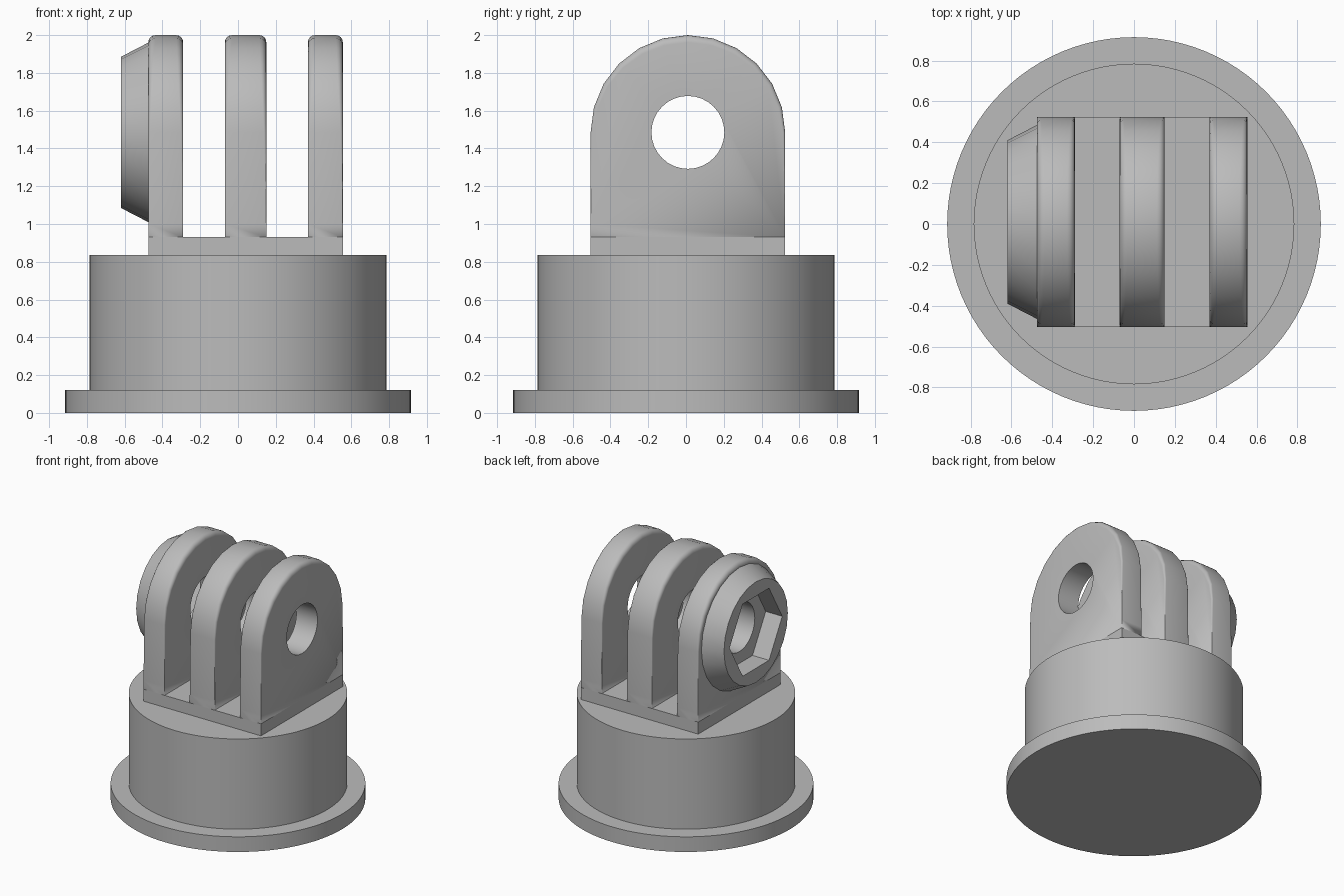
import bpy, bmesh, math
from mathutils import Matrix

if "Cube" in bpy.data.objects:
    bpy.data.objects.remove(bpy.data.objects["Cube"])

grey = bpy.data.materials.new("plain grey")
grey.diffuse_color = (0.5, 0.5, 0.5, 1)
grey.use_nodes = True
grey.node_tree.nodes["Principled BSDF"].inputs["Base Color"].default_value = grey.diffuse_color
CY, CZ, R = 0.01, 1.485, 0.515     # pivot centre and arch radius


def make(name, bm, smooth=True):
    bmesh.ops.recalc_face_normals(bm, faces=bm.faces)
    me = bpy.data.meshes.new(name)
    bm.to_mesh(me)
    bm.free()
    ob = bpy.data.objects.new(name, me)
    bpy.context.collection.objects.link(ob)
    me.materials.append(grey)
    if smooth:
        shade(ob)
    return ob


def shade(ob):
    bpy.ops.object.select_all(action='DESELECT')
    ob.select_set(True)
    bpy.context.view_layer.objects.active = ob
    bpy.ops.object.shade_smooth_by_angle(angle=math.radians(32))


def lathe(bm, rings, n):
    """Closed solid around z from (radius, height) rings."""
    loops = [[bm.verts.new((r * math.cos(2 * math.pi * i / n), r * math.sin(2 * math.pi * i / n), z))
              for i in range(n)] for r, z in rings]
    for a, b in zip(loops, loops[1:]):
        for i in range(n):
            bm.faces.new((a[i], a[(i + 1) % n], b[(i + 1) % n], b[i]))
    bm.faces.new(loops[0])
    bm.faces.new(loops[-1])


def pivot_solid(name, r0, x0, r1, x1, n, smooth=True):
    """Cone or prism along x, centred on the pivot."""
    bm = bmesh.new()
    lathe(bm, [(r0, x0), (r1, x1)], n)
    # z axis -> x axis, y stays so a corner of the hexagon lies along y
    m = Matrix(((0, 0, 1, 0), (1, 0, 0, CY), (0, 1, 0, CZ), (0, 0, 0, 1)))
    bm.transform(m)
    return make(name, bm, smooth)


def cut(ob, cutter):
    mod = ob.modifiers.new("cut", 'BOOLEAN')
    mod.operation, mod.solver, mod.object = 'DIFFERENCE', 'EXACT', cutter
    bpy.context.view_layer.objects.active = ob
    bpy.ops.object.modifier_apply(modifier=mod.name)
    shade(ob)


def finger(name, x0, x1):
    """Arched plate whose rounded rim fades out towards the bottom."""
    # outline: y, z, inward direction, rim rounding
    pts = [(CY + R, 0.93, -1, 0, 0.0), (CY + R, 1.0, -1, 0, 0.001)]
    for i in range(13):
        a = math.pi * i / 12
        c, s = math.cos(a), math.sin(a)
        pts.append((CY + R * c, CZ + R * s, -c, -s, 0.012 + 0.026 * s))
    pts += [(CY - R, 1.0, 1, 0, 0.001), (CY - R, 0.93, 1, 0, 0.0)]
    bm = bmesh.new()
    loops = []
    steps = [math.pi / 2 * k / 4 for k in range(5)]
    for side in (0, 1):
        for t in (steps if side == 0 else steps[::-1]):
            loop = []
            for y, z, ny, nz, b in pts:
                d, e = b * (1 - math.sin(t)), b * (1 - math.cos(t))
                loop.append(bm.verts.new((x0 + e if side == 0 else x1 - e, y + ny * d, z + nz * d)))
            loops.append(loop)
    # angle 0 lies on the flat side, so swap the setback accordingly
    n = len(pts)
    for a, b in zip(loops, loops[1:]):
        for i in range(n):
            bm.faces.new((a[i], a[(i + 1) % n], b[(i + 1) % n], b[i]))
    bm.faces.new(loops[0])
    bm.faces.new(loops[-1])
    bmesh.ops.remove_doubles(bm, verts=bm.verts, dist=1e-5)
    return make(name, bm)


# Round base: flange and drum
bm = bmesh.new()
lathe(bm, [(0.915, 0), (0.915, 0.12), (0.785, 0.12), (0.785, 0.835)], 96)
make("base", bm)

# Block under the fingers
bm = bmesh.new()
bmesh.ops.create_cube(bm, size=1, matrix=Matrix.Translation((0.04, CY, 0.8825))
                      @ Matrix.Diagonal((1.03, 2 * R, 0.095, 1)))
make("finger_block", bm, False)

# Three fingers with a bolt hole
hole = pivot_solid("hole_cutter", 0.193, -1, 0.193, 1, 32)
hole.hide_render = True
for name, x0, x1 in (("left_finger", -0.475, -0.29),
                     ("middle_finger", -0.07, 0.15),
                     ("right_finger", 0.37, 0.555)):
    cut(finger(name, x0, x1), hole)

# Tapered nut holder with a hexagonal pocket
boss = pivot_solid("nut_holder", 0.40, -0.62, 0.475, -0.475, 24)
pocket = pivot_solid("pocket_cutter", 0.33, -0.8, 0.33, -0.4, 6, False)
pocket.hide_render = True
cut(boss, pocket)

# Cutters are no longer needed
for ob in (hole, pocket):
    bpy.data.objects.remove(ob)
